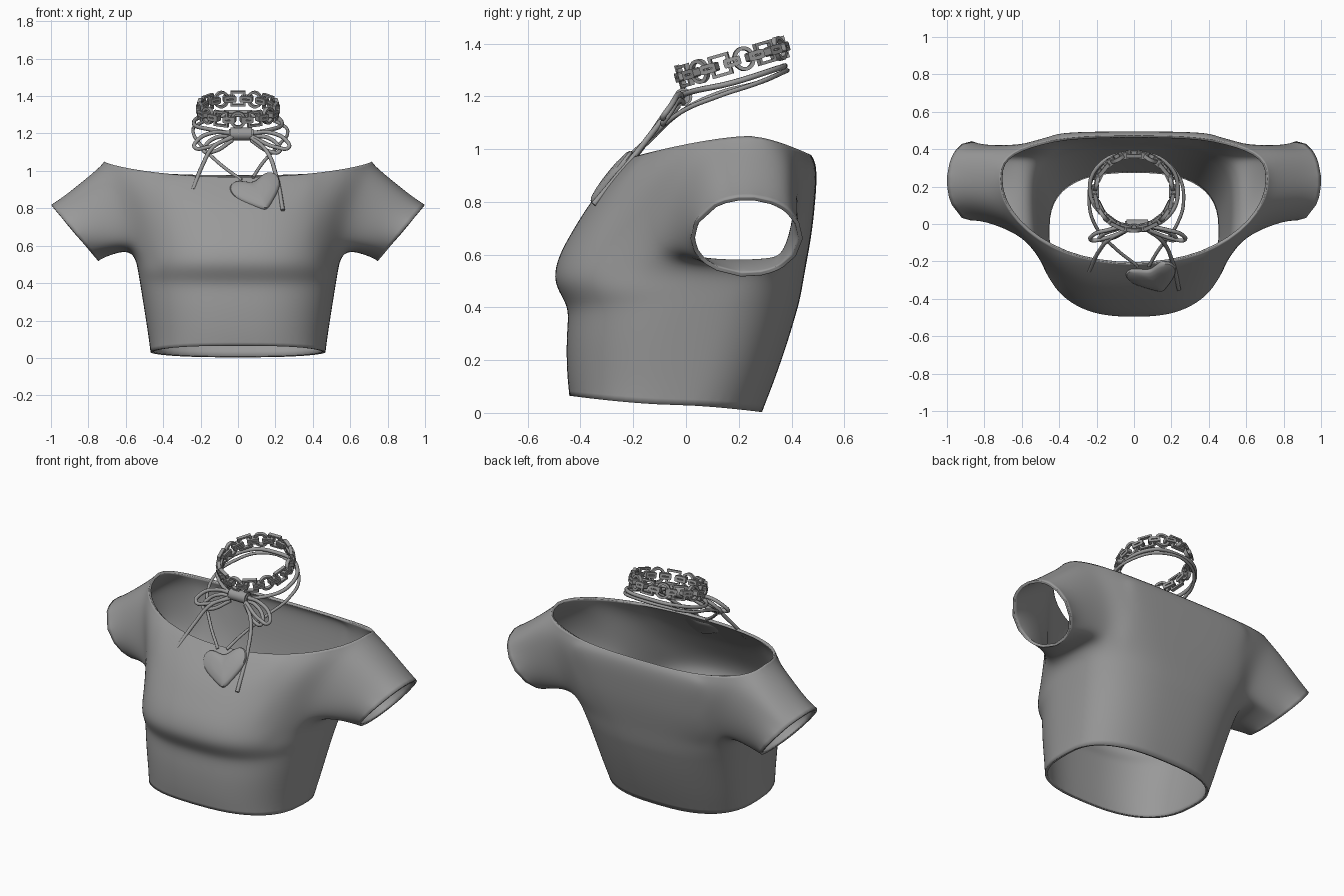
import bpy, bmesh, math
from mathutils import Vector, Matrix

if "Cube" in bpy.data.objects:
    bpy.data.objects.remove(bpy.data.objects["Cube"])

grey = bpy.data.materials.new("grey")
grey.diffuse_color = (0.32, 0.32, 0.32, 1)
grey.use_nodes = True
grey.node_tree.nodes["Principled BSDF"].inputs["Base Color"].default_value = grey.diffuse_color


def finish(ob, angle=40):
    ob.data.materials.append(grey)
    bpy.ops.object.select_all(action='DESELECT')
    ob.select_set(True)
    bpy.context.view_layer.objects.active = ob
    bpy.ops.object.shade_smooth_by_angle(angle=math.radians(angle))


def mesh_object(name, bm, angle=40):
    bmesh.ops.recalc_face_normals(bm, faces=bm.faces)
    me = bpy.data.meshes.new(name)
    bm.to_mesh(me)
    bm.free()
    ob = bpy.data.objects.new(name, me)
    bpy.context.collection.objects.link(ob)
    finish(ob, angle)
    return ob


# --- Cropped top: rings from hem to neckline, with an armhole on each side ---
N = 48
# half width, front y, back y, y of widest point, front power, back power, z front, side, back
ROWS = [
    (.468, -.442, .288, -.04, 2.6, 2.6, .065, .03, .003),
    (.480, -.452, .335, .00, 2.6, 2.6, .14, .12, .12),
    (.505, -.455, .39, .03, 2.6, 2.7, .28, .28, .28),
    (.522, -.445, .42, .06, 2.6, 2.8, .375, .385, .385),
    (.528, -.458, .43, .08, 2.6, 2.8, .42, .42, .42),
    (.536, -.492, .44, .10, 2.6, 2.9, .475, .47, .47),
    (.542, -.502, .45, .13, 2.6, 3.0, .53, .53, .53),
    (.562, -.478, .465, .17, 2.5, 3.4, .61, .59, .61),
    (.580, -.425, .48, .18, 2.5, 3.8, .70, .70, .70),
    (.605, -.370, .49, .19, 2.4, 4.0, .79, .80, .80),
    (.660, -.305, .497, .20, 2.4, 3.9, .87, .90, .89),
    (.738, -.235, .492, .23, 2.2, 3.4, .945, 1.035, .95),
    (.715, -.215, .475, .24, 2.0, 2.7, .967, 1.05, .977),
]
LOW, HIGH, C0, C1 = 7, 11, -3, 5      # armhole limits: rows and columns


def ring_point(row, k):
    w, yf, yb, yc, nf, nb, zf, zs, zb = row
    t = 2 * math.pi * k / N
    c, s = math.cos(t), math.sin(t)
    n, ye, ze = (nf, yf, zf) if s < 0 else (nb, yb, zb)
    x = math.copysign(abs(c) ** (2 / n), c) * w
    f = abs(s) ** (2 / n)
    return (x, yc + (ye - yc) * f, zs + (ze - zs) * f ** 1.5)


bm = bmesh.new()
grid = [[bm.verts.new(ring_point(r, k)) for k in range(N)] for r in ROWS]
half = N // 2
for i in range(len(ROWS) - 1):
    for k in range(N):
        kr = (k + half) % N - half                    # column from the right side
        kl = (half - 1 - k + half) % N - half         # mirrored column
        if LOW <= i < HIGH and (C0 <= kr < C1 or C0 <= kl < C1):
            continue
        j = (k + 1) % N
        bm.faces.new((grid[i][k], grid[i][j], grid[i + 1][j], grid[i + 1][k]))
# sleeves: each armhole loop runs out to a slanted oval cuff
loop = [(LOW, k) for k in range(C0, C1)] + [(i, C1) for i in range(LOW, HIGH)]
loop += [(HIGH, k) for k in range(C1, C0, -1)] + [(i, C0) for i in range(HIGH, LOW, -1)]
for side in (1, -1):
    prev = [grid[i][(k if side > 0 else half - k) % N] for i, k in loop]
    base = [v.co.copy() for v in prev]
    cuff = []
    for p in base:
        a = math.atan2((p.y - .195) / .23, (p.z - .81) / .21)
        cuff.append(Vector((side * (.873 + .127 * math.cos(a)),
                            .23 + .213 * math.sin(a), .668 + .152 * math.cos(a))))
    for f in (.25, .5, .75, 1):
        new = [bm.verts.new(p.lerp(q, f)) for p, q in zip(base, cuff)]
        for a in range(len(new)):
            b = (a + 1) % len(new)
            bm.faces.new((prev[a], prev[b], new[b], new[a]))
        prev = new
# relax the cloth around the armholes
soft = [v for v in bm.verts if not v.is_boundary and abs(v.co.x) > .42 and v.co.z > .5]
for _ in range(5):
    bmesh.ops.smooth_vert(bm, verts=soft, factor=.5, use_axis_x=True, use_axis_y=True, use_axis_z=True)
top = mesh_object("cropped_top", bm, 50)
m = top.modifiers.new("thickness", 'SOLIDIFY')
m.thickness, m.offset, m.edge_crease_rim = .016, -1, 1
m.edge_crease_inner = m.edge_crease_outer = 1
m = top.modifiers.new("smooth", 'SUBSURF')
m.levels = m.render_levels = 2


# --- Cords ---
def cord(name, pts, r=.011, closed=False):
    cu = bpy.data.curves.new(name, 'CURVE')
    cu.dimensions = '3D'
    cu.bevel_depth, cu.bevel_resolution, cu.resolution_u = r, 2, 8
    cu.use_fill_caps = True
    sp = cu.splines.new('BEZIER')
    sp.bezier_points.add(len(pts) - 1)
    for b, p in zip(sp.bezier_points, pts):
        b.co = p
        b.handle_left_type = b.handle_right_type = 'AUTO'
    sp.use_cyclic_u = closed
    ob = bpy.data.objects.new(name, cu)
    bpy.context.collection.objects.link(ob)
    bpy.ops.object.select_all(action='DESELECT')
    ob.select_set(True)
    bpy.context.view_layer.objects.active = ob
    bpy.ops.object.convert(target='MESH')
    finish(bpy.context.object, 60)


# neck cords: one close to the chain, one hanging wider and carrying the pendant
cord("neck_cord", [(.02, -.02, 1.2), (.17, .03, 1.22), (.235, .17, 1.25), (.17, .33, 1.30),
                   (0, .375, 1.315), (-.17, .33, 1.30), (-.235, .17, 1.25), (-.14, .03, 1.22)], closed=True)
cord("pendant_cord", [(.08, -.225, .965), (.13, -.14, 1.04), (.22, -.02, 1.14), (.265, .12, 1.2),
                      (.23, .27, 1.25), (.1, .365, 1.29), (-.1, .365, 1.29), (-.21, .27, 1.25),
                      (-.24, .12, 1.21), (-.2, -.02, 1.14), (-.1, -.13, 1.04), (.02, -.225, .95)], .009)
# bow loops and tails
for s, name in ((1, "right"), (-1, "left")):
    for dz, n in ((0, "outer"), (-.022, "inner")):
        f = 1 if dz == 0 else .8
        cord(f"bow_loop_{name}_{n}", [(.02 + s * .05, -.01, 1.2 + dz), (.02 + s * .15 * f, -.03, 1.205 + dz),
             (.02 + s * .24 * f, -.06, 1.16 + dz), (.02 + s * .25 * f, -.085, 1.125 + dz),
             (.02 + s * .19 * f, -.08, 1.125 + dz), (.02 + s * .05, -.03, 1.185 + dz)])
cord("bow_tail_left", [(-.03, -.03, 1.18), (-.13, -.08, 1.13), (-.19, -.15, 1.03), (-.24, -.25, .9)])
cord("bow_tail_right", [(.07, -.03, 1.18), (.15, -.09, 1.11), (.205, -.2, .97), (.24, -.35, .79)])

# bow knot
bm = bmesh.new()
bmesh.ops.create_cone(bm, cap_ends=True, segments=20, radius1=.034, radius2=.034, depth=.13,
                      matrix=Matrix.Translation((.017, -.01, 1.197)) @ Matrix.Rotation(math.pi / 2, 4, 'Y'))
bmesh.ops.bevel(bm, geom=[e for e in bm.edges if abs(e.verts[0].co.x - e.verts[1].co.x) < .01],
                offset=.008, segments=2, affect='EDGES')
mesh_object("bow_knot", bm)

# --- Puffed heart pendant lying against the chest ---
bm = bmesh.new()
H = 48


def heart(s, h):
    out = []
    for k in range(H):
        t = 2 * math.pi * (k + .5) / H
        x = 14 * math.sin(t) - 1.5 * math.sin(3 * t) + .8 * math.sin(2 * t)
        y = 11.5 * math.cos(t) - 3.6 * math.cos(2 * t) - 1.2 * math.cos(3 * t) - .6 * math.cos(4 * t) + 2
        out.append(bm.verts.new((x * .0088 * s, y * .0094 * s, h)))
    return out


rings = [heart(s, h) for s, h in ((.5, -.022), (.85, -.018), (.97, -.01), (1, 0),
                                  (.97, .01), (.85, .018), (.5, .024), (.15, .026))]
for a, b in zip(rings, rings[1:]):
    for k in range(H):
        j = (k + 1) % H
        bm.faces.new((a[k], a[j], b[j], b[k]))
bm.faces.new(rings[0])
bm.faces.new(rings[-1])
bm.transform(Matrix.Translation((.108, -.287, .882)) @ Matrix.Rotation(math.radians(52), 4, 'X')
             @ Matrix.Rotation(math.radians(20), 4, 'Z'))
mesh_object("heart_pendant", bm)


# --- Chain choker: square and round links joined by small flat links ---
def link(bm, mat, hx, hy, thick, depth, power, segs):
    # closed ring of rectangular section in the local xy plane
    secs = []
    for k in range(segs):
        t = 2 * math.pi * (k + .5) / segs
        c, s = math.cos(t), math.sin(t)
        p = Vector((math.copysign(abs(c) ** power, c), math.copysign(abs(s) ** power, s)))
        ox, oy = p.x * hx, p.y * hy
        ix, iy = p.x * (hx - thick), p.y * (hy - thick)
        secs.append([bm.verts.new(mat @ Vector(v)) for v in
                     ((ox, oy, -depth), (ox, oy, depth), (ix, iy, depth), (ix, iy, -depth))])
    for k in range(segs):
        a, b = secs[k], secs[(k + 1) % segs]
        for q in range(4):
            r = (q + 1) % 4
            bm.faces.new((a[q], a[r], b[r], b[q]))


tilt = Matrix.Translation((0, .175, 1.33)) @ Matrix.Rotation(math.radians(16), 4, 'X')
LINKS = 14
square, round_, joint = bmesh.new(), bmesh.new(), bmesh.new()
for n in range(LINKS * 2):
    a = math.pi * n / LINKS + math.pi / 2
    # local x runs along the chain, y up, z outward
    place = tilt @ Matrix.Rotation(a, 4, 'Z') @ Matrix.Translation((.206, 0, 0)) \
        @ Matrix(((0, 0, 1, 0), (1, 0, 0, 0), (0, 1, 0, 0), (0, 0, 0, 1)))
    if n % 2:
        link(joint, place, .034, .018, .015, .018, .3, 12)
    elif n % 4:
        link(round_, place, .043, .047, .014, .01, 1, 20)
    else:
        link(square, place, .041, .043, .012, .01, .02, 4)
mesh_object("choker_square_links", square, 30)
mesh_object("choker_round_links", round_, 30)
mesh_object("choker_joining_links", joint, 30)
